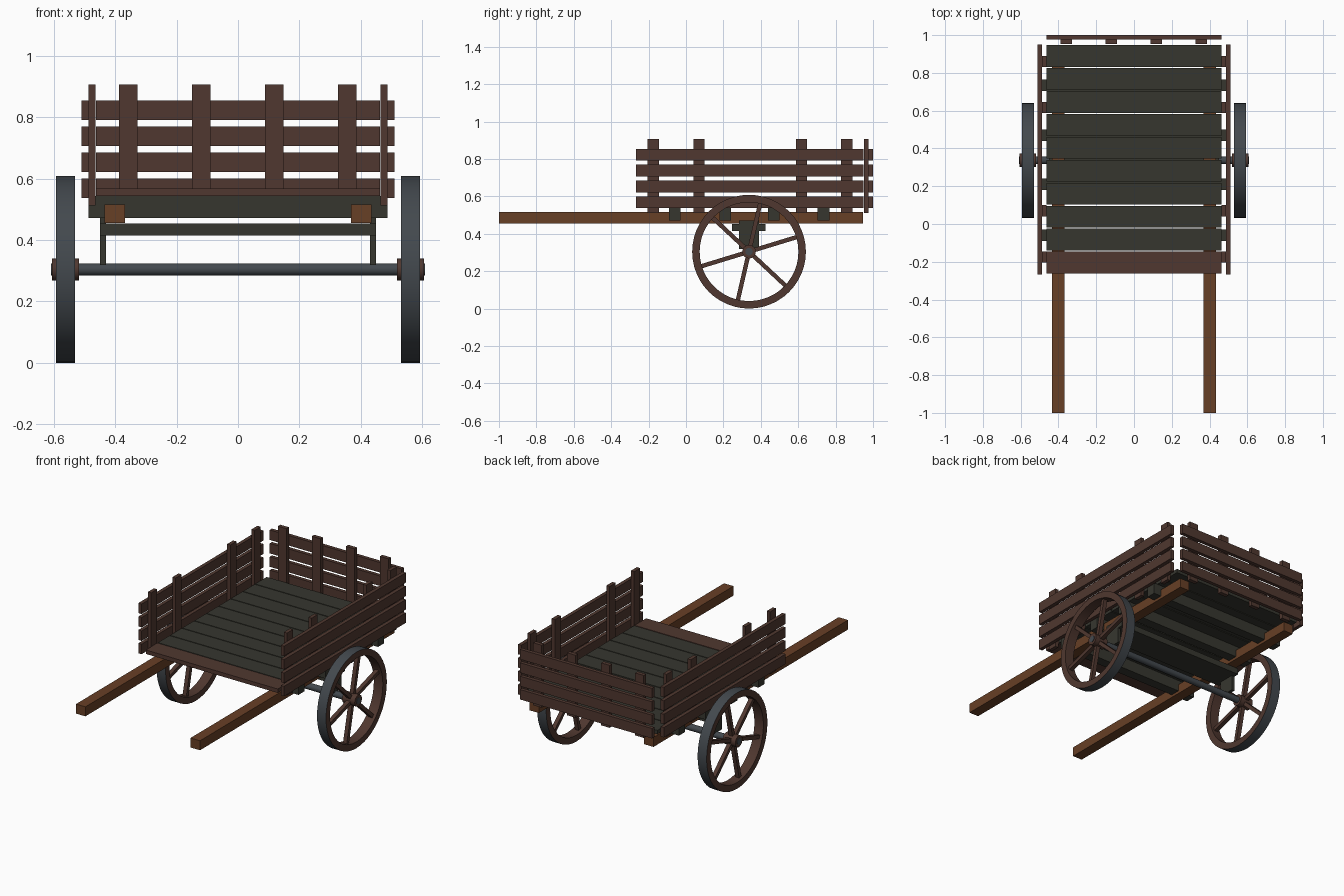
import bpy, bmesh, math
from mathutils import Matrix, Vector

if "Cube" in bpy.data.objects:
    bpy.data.objects.remove(bpy.data.objects["Cube"])


def mat(name, rgb):
    m = bpy.data.materials.new(name)
    m.diffuse_color = (*rgb, 1)
    m.use_nodes = True
    m.node_tree.nodes["Principled BSDF"].inputs["Base Color"].default_value = m.diffuse_color
    return m


BROWN = mat("brown wood", (0.080, 0.039, 0.029))
ORANGE = mat("orange wood", (0.137, 0.050, 0.019))
DARK = mat("dark weathered wood", (0.037, 0.037, 0.028))
METAL = mat("grey iron", (0.056, 0.066, 0.076))


def finish(name, bm, *mats):
    bmesh.ops.recalc_face_normals(bm, faces=bm.faces)
    me = bpy.data.meshes.new(name)
    bm.to_mesh(me)
    bm.free()
    for m in mats:
        me.materials.append(m)
    ob = bpy.data.objects.new(name, me)
    bpy.context.collection.objects.link(ob)
    return ob


def box(name, x, y, z, m):
    """Box from (min, max) ranges on each axis."""
    bm = bmesh.new()
    c = Vector([(r[0] + r[1]) / 2 for r in (x, y, z)])
    s = [abs(r[1] - r[0]) for r in (x, y, z)]
    bmesh.ops.create_cube(bm, size=1, matrix=Matrix.Translation(c) @ Matrix.Diagonal((*s, 1)))
    return finish(name, bm, m)


def smooth(ob):
    for p in ob.data.polygons:
        p.use_smooth = True
    ob.data.set_sharp_from_angle(angle=math.radians(35))


def rod(name, x0, x1, r, y, z, m, n=24):
    """Cylinder along x."""
    bm = bmesh.new()
    M = Matrix.Translation(((x0 + x1) / 2, y, z)) @ Matrix.Rotation(math.pi / 2, 4, 'Y')
    bmesh.ops.create_cone(bm, cap_ends=True, segments=n, radius1=r, radius2=r,
                          depth=abs(x1 - x0), matrix=M)
    smooth(finish(name, bm, m))


WY, WZ, R, RI = 0.337, 0.304, 0.304, 0.264   # wheel centre and radii


def rim(name, x0, x1, n=48):
    """Flat-sided ring; the outward tread is iron, the rest wood."""
    bm = bmesh.new()
    rings = []
    for i in range(n):
        a = 2 * math.pi * i / n
        rings.append([bm.verts.new((x, WY + r * math.cos(a), WZ + r * math.sin(a)))
                      for x, r in ((x0, R), (x1, R), (x1, RI), (x0, RI))])
    for i in range(n):
        a, b = rings[i], rings[(i + 1) % n]
        for k in range(4):
            f = bm.faces.new((a[k], a[(k + 1) % 4], b[(k + 1) % 4], b[k]))
            f.material_index = 1 if k == 0 else 0
    smooth(finish(name, bm, BROWN, METAL))


# floor planks, the front one in brown
pitch = 1.215 / 10
for i in range(10):
    y = -0.265 + i * pitch
    box(f"floor_plank_{i}", (-0.462, 0.462), (y + 0.003, y + pitch - 0.003), (0.543, 0.568),
        DARK if i else BROWN)

# cross beams under the floor
for i, y in enumerate((-0.06, 0.21, 0.47, 0.735)):
    box(f"cross_beam_{i}", (-0.487, 0.487), (y - 0.031, y + 0.031), (0.472, 0.543), DARK)

# axle and its bolster
rod("axle", -0.609, 0.609, 0.02, WY, WZ, METAL)
box("axle_bolster", (-0.45, 0.45), (0.247, 0.425), (0.415, 0.453), DARK)

SLATS = ((0.537, 0.6), (0.621, 0.684), (0.706, 0.769), (0.791, 0.854))
for s, side in ((-1, "left"), (1, "right")):
    # handle shafts
    box(f"{side}_shaft", (s * 0.368, s * 0.434), (-1, 0.945), (0.455, 0.515), ORANGE)
    # axle hanger
    box(f"{side}_axle_hanger", (s * 0.43, s * 0.45), (0.284, 0.39), (0.318, 0.472), DARK)
    # side fence
    for i, z in enumerate(SLATS):
        box(f"{side}_slat_{i}", (s * 0.487, s * 0.51), (-0.268, 0.95), z, BROWN)
    for i, y in enumerate((-0.175, 0.07, 0.617, 0.86)):
        box(f"{side}_post_{i}", (s * 0.464, s * 0.487), (y - 0.03, y + 0.03), (0.512, 0.907), BROWN)
    # wheel: rim, hub, six spokes
    rim(f"{side}_wheel_rim", s * 0.53, s * 0.593)
    rod(f"{side}_wheel_hub", s * 0.518, s * 0.606, 0.036, WY, WZ, BROWN)
    bm = bmesh.new()
    for k in range(6):
        M = (Matrix.Translation((s * 0.5615, WY, WZ))
             @ Matrix.Rotation(math.radians(17 + 60 * k), 4, 'X')
             @ Matrix.Translation((0, 0.147, 0)) @ Matrix.Diagonal((0.026, 0.246, 0.023, 1)))
        bmesh.ops.create_cube(bm, size=1, matrix=M)
    finish(f"{side}_wheel_spokes", bm, BROWN)

# tailgate
for i, z in enumerate(SLATS):
    box(f"tail_slat_{i}", (-0.462, 0.462), (0.977, 1.0), z, BROWN)
for i, x in enumerate((-0.358, -0.12, 0.118, 0.356)):
    box(f"tail_post_{i}", (x - 0.03, x + 0.03), (0.952, 0.977), (0.512, 0.907), BROWN)
